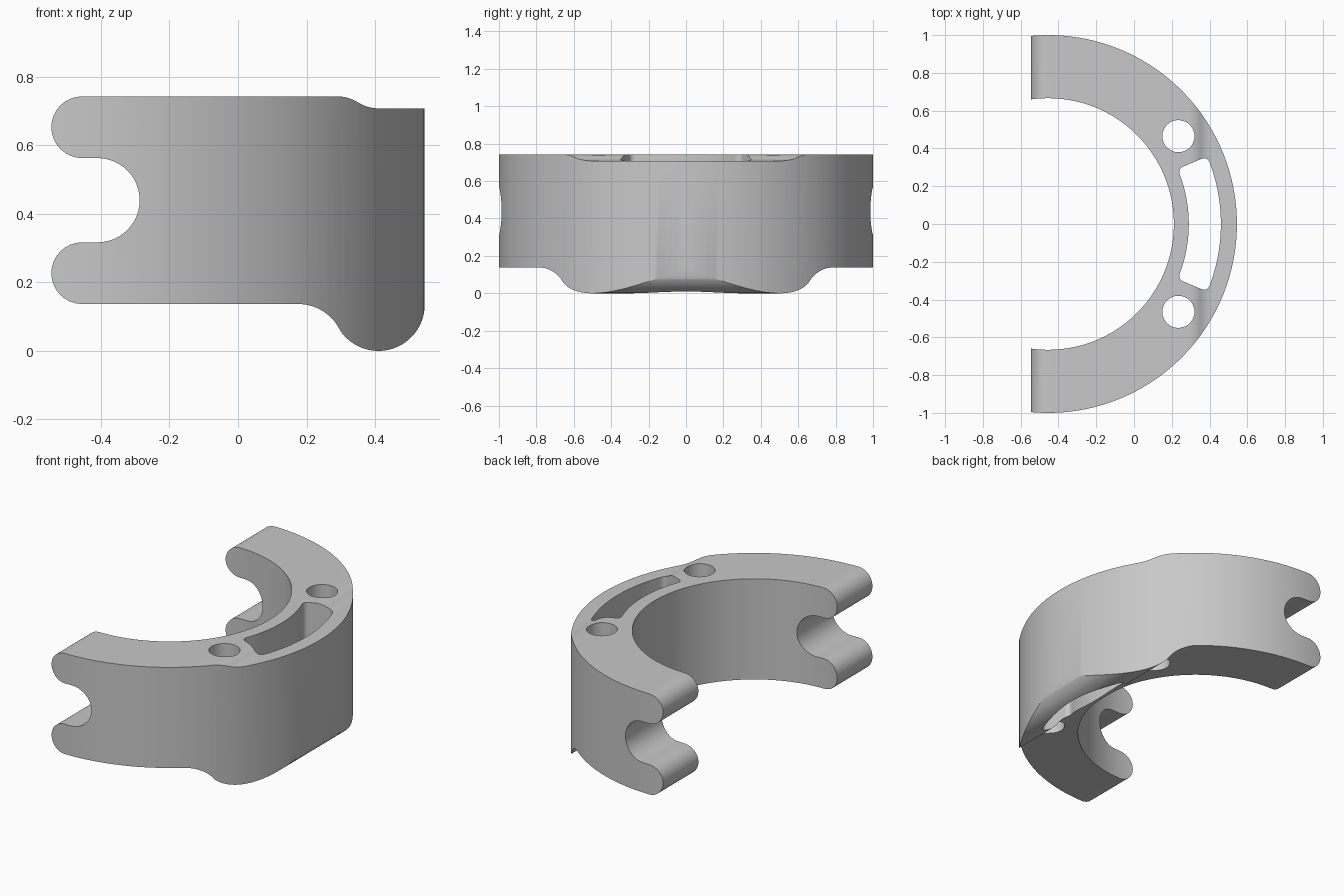
import bpy
import bmesh
from math import sin, cos, asin, radians, degrees
from mathutils import Vector

CX = -0.455              # centre of the ring along x
R_OUT, R_IN = 1.0, 0.666

if "Cube" in bpy.data.objects:
    bpy.data.objects.remove(bpy.data.objects["Cube"])


def arc(cx, cy, r, a0, a1, n=16):
    """Points along an arc, angles in degrees."""
    angles = [radians(a0 + (a1 - a0) * i / n) for i in range(n + 1)]
    return [(cx + r * cos(a), cy + r * sin(a)) for a in angles]


def prism(name, pts, axis, lo, hi):
    """Extrude a closed outline along y or z."""
    bm = bmesh.new()
    place = (lambda p: (p[0], lo, p[1])) if axis == "y" else (lambda p: (p[0], p[1], lo))
    face = bm.faces.new([bm.verts.new(place(p)) for p in pts])
    geom = bmesh.ops.extrude_face_region(bm, geom=[face])["geom"]
    shift = Vector((0, hi - lo, 0)) if axis == "y" else Vector((0, 0, hi - lo))
    bmesh.ops.translate(bm, vec=shift,
                        verts=[g for g in geom if isinstance(g, bmesh.types.BMVert)])
    bmesh.ops.remove_doubles(bm, verts=bm.verts, dist=1e-5)
    bmesh.ops.recalc_face_normals(bm, faces=bm.faces)
    mesh = bpy.data.meshes.new(name)
    bm.to_mesh(mesh)
    bm.free()
    obj = bpy.data.objects.new(name, mesh)
    bpy.context.collection.objects.link(obj)
    return obj


def cut(target, tool, operation):
    """Apply a boolean and discard the tool."""
    mod = target.modifiers.new("cut", "BOOLEAN")
    mod.operation, mod.object, mod.solver = operation, tool, "EXACT"
    bpy.context.view_layer.objects.active = target
    bpy.ops.object.modifier_apply(modifier=mod.name)
    bpy.data.objects.remove(tool)


# Open ring seen from above
ring = arc(CX, 0, R_OUT, -110, 110, 110) + arc(CX, 0, R_IN, 110, -110, 110)
clamp = prism("clamp_half", ring, "z", -0.2, 1.0)

# Side outline: stepped top, two rounded prongs with a notch, rounded lower lobe
side = [(0.56, 0.135), (0.56, 0.708)]
side += arc(0.41, 0.819, 0.111, 270, 237.3, 8)
side += arc(0.29, 0.632, 0.111, 57.3, 90, 8)[1:]
side += arc(-0.455, 0.653, 0.09, 90, 270)
side += arc(-0.41, 0.44, 0.123, 90, -90, 24)
side += arc(-0.455, 0.227, 0.09, 90, 270)
side += arc(0.175, 0, 0.137, 90, 30.4)
side += arc(0.41, 0.135, 0.135, 210.4, 360, 32)[1:]
cut(clamp, prism("side_outline", side, "y", -1.2, 1.2), "INTERSECT")

# Curved slot with rounded corners
r0, r1, fillet, end = 0.745, 0.915, 0.03, 23
a_out = end - degrees(asin(fillet / (r1 - fillet)))
a_in = end - degrees(asin(fillet / (r0 + fillet)))
corner_out = arc(CX, 0, r1 - fillet, a_out, a_out, 1)[0]
corner_in = arc(CX, 0, r0 + fillet, a_in, a_in, 1)[0]
half = arc(CX, 0, r1, 0, a_out)
half += arc(*corner_out, fillet, a_out, end + 90, 8)[1:]
half += arc(*corner_in, fillet, end + 90, a_in + 180, 8)
half += arc(CX, 0, r0, a_in, 0)[1:]
slot = half + [(x, -y) for x, y in reversed(half[1:-1])]
cut(clamp, prism("slot_cutter", slot, "z", -0.3, 1.1), "DIFFERENCE")

# Bolt holes
for s in (-1, 1):
    hole = arc(0.235, 0.465 * s, 0.085, 0, 360, 40)[:-1]
    cut(clamp, prism("hole_cutter", hole, "z", -0.3, 1.1), "DIFFERENCE")

# Material and shading
grey = bpy.data.materials.new("light_grey")
grey.use_nodes = True
colour = (0.58, 0.58, 0.58, 1)
grey.diffuse_color = colour
grey.node_tree.nodes["Principled BSDF"].inputs["Base Color"].default_value = colour
clamp.data.materials.clear()
clamp.data.materials.append(grey)
bpy.ops.object.select_all(action="DESELECT")
clamp.select_set(True)
bpy.context.view_layer.objects.active = clamp
bpy.ops.object.shade_smooth_by_angle(angle=radians(25))
